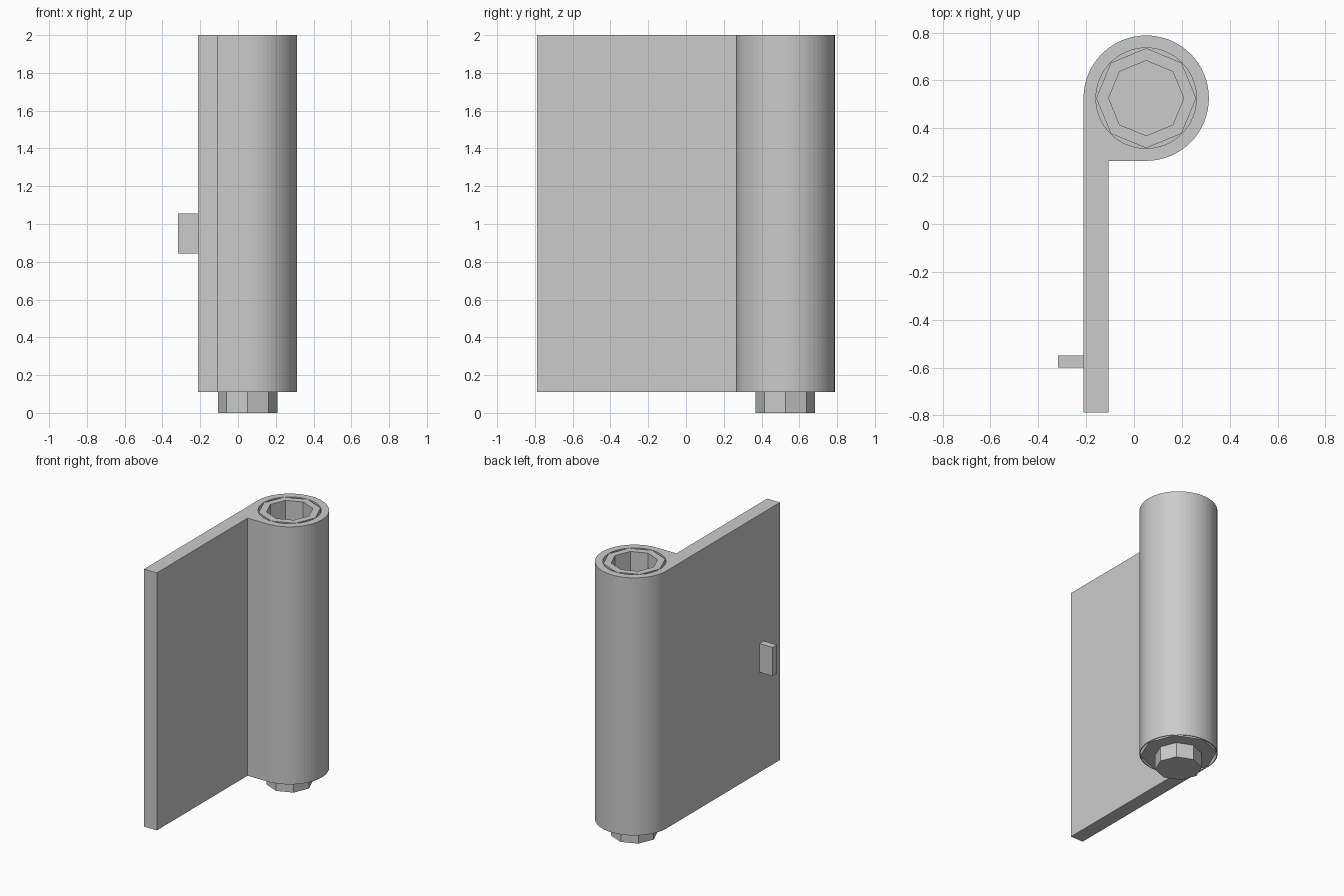
import bpy, bmesh, math

if "Cube" in bpy.data.objects:
    bpy.data.objects.remove(bpy.data.objects["Cube"], do_unlink=True)

CX, CY, R = 0.051, 0.526, 0.262      # barrel axis and radius
LEFT, INNER, FRONT = CX - R, -0.107, -0.788
BASE, TOP = 0.11, 2.0

grey = bpy.data.materials.new("plain grey")
grey.use_nodes = True
grey.diffuse_color = (0.6, 0.6, 0.6, 1)
grey.node_tree.nodes["Principled BSDF"].inputs["Base Color"].default_value = (0.6, 0.6, 0.6, 1)


def finish(name, bm):
    bmesh.ops.recalc_face_normals(bm, faces=bm.faces)
    mesh = bpy.data.meshes.new(name)
    bm.to_mesh(mesh)
    bm.free()
    mesh.materials.append(grey)
    obj = bpy.data.objects.new(name, mesh)
    bpy.context.collection.objects.link(obj)
    return obj


def prism(name, outline, z0, z1):
    bm = bmesh.new()
    face = bm.faces.new([bm.verts.new((x, y, z0)) for x, y in outline])
    top = bmesh.ops.extrude_face_region(bm, geom=[face])["geom"]
    verts = [v for v in top if isinstance(v, bmesh.types.BMVert)]
    bmesh.ops.translate(bm, verts=verts, vec=(0, 0, z1 - z0))
    return finish(name, bm)


def arc(radius, start, end, steps):
    angles = [math.radians(start + (end - start) * i / steps) for i in range(steps + 1)]
    return [(CX + radius * math.cos(a), CY + radius * math.sin(a)) for a in angles]


def lathe(name, profile, sides):
    # Profile starts and ends on the axis
    bm = bmesh.new()
    rings = []
    for r, z in profile:
        rings.append([bm.verts.new((x, y, z)) for x, y in arc(r, 0, 360, sides)[:-1]])
    for a, b in zip(rings, rings[1:]):
        for i in range(sides):
            j = (i + 1) % sides
            bm.faces.new((a[i], a[j], b[j], b[i]))
    bm.faces.new(rings[0])
    bm.faces.new(rings[-1])
    return finish(name, bm)


# Leaf and barrel in one outline
outline = [(LEFT, FRONT), (INNER, FRONT), (INNER, CY - R)] + arc(R, -90, 180, 48)
body = prism("leaf_and_barrel", outline, BASE, TOP)

# Round bore, with a wider pocket at the bottom
cutter = lathe("bore_cutter", [(0.257, 0), (0.257, 0.21), (0.21, 0.21), (0.21, 2.1)], 64)
cutter.hide_render = True
cutter.hide_viewport = True
cut = body.modifiers.new("bore", "BOOLEAN")
cut.operation = "DIFFERENCE"
cut.solver = "EXACT"
cut.object = cutter

# Eight-sided pin, flange and hollow sleeve
lathe("hinge_pin", [(0.157, 0), (0.157, BASE), (0.256, BASE), (0.256, 0.205), (0.209, 0.205),
                    (0.209, TOP), (0.157, TOP), (0.157, 0.22)], 8)

# Small tab on the outer side of the leaf
prism("tab", [(-0.317, -0.6), (LEFT, -0.6), (LEFT, -0.55), (-0.317, -0.55)], 0.845, 1.055)
